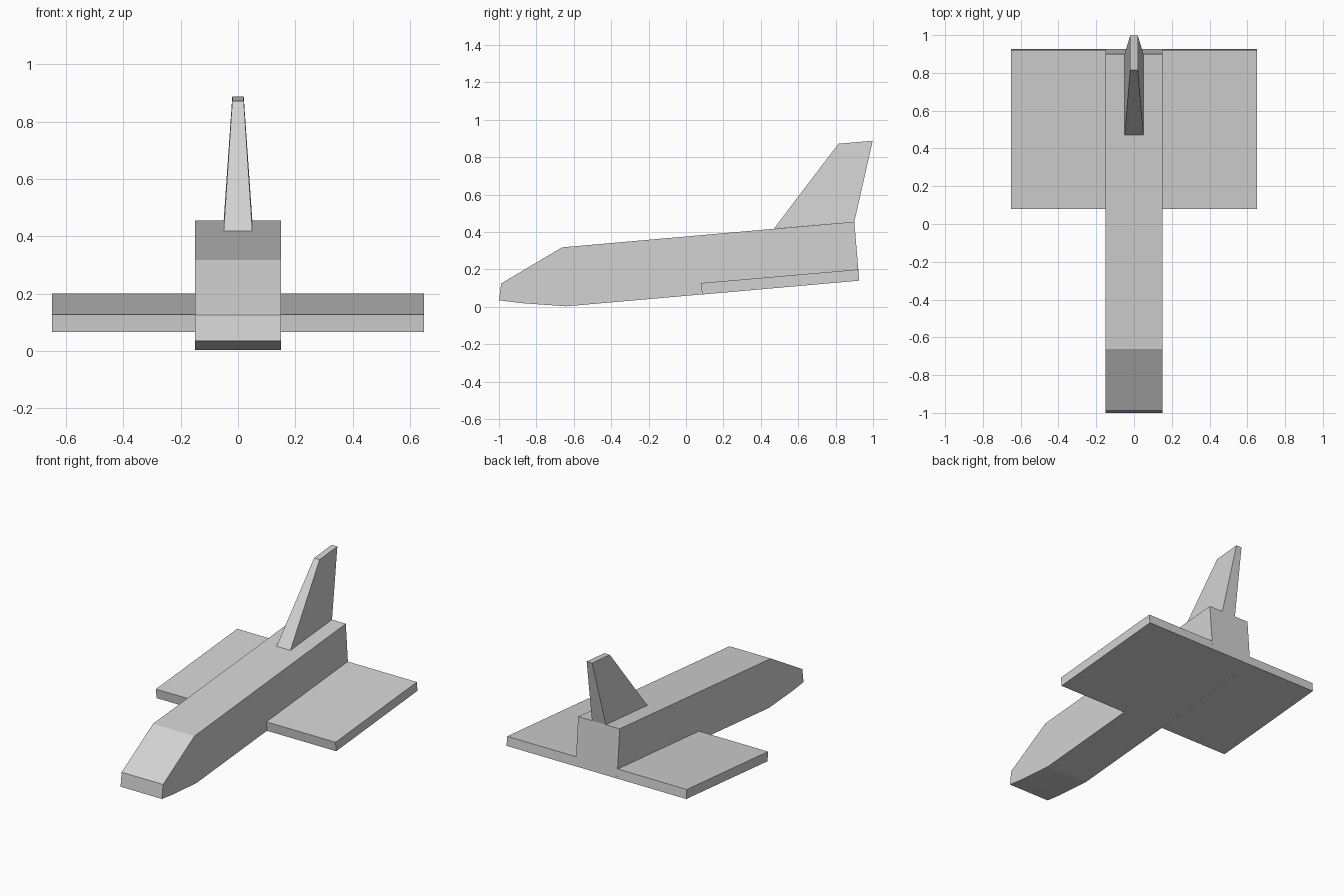
import bpy
import bmesh

cube = bpy.data.objects.get("Cube")
if cube:
    bpy.data.objects.remove(cube, do_unlink=True)

grey = bpy.data.materials.new("light grey")
grey.use_nodes = True
colour = (0.65, 0.65, 0.65, 1)
grey.diffuse_color = colour
grey.node_tree.nodes["Principled BSDF"].inputs["Base Color"].default_value = colour


def side_profile(name, points, left, right):
    """Span a side profile of (y, z) points between two sides.

    left and right give the x of each point on that side."""
    bm = bmesh.new()
    a = [bm.verts.new((x, y, z)) for x, (y, z) in zip(left, points)]
    b = [bm.verts.new((x, y, z)) for x, (y, z) in zip(right, points)]
    bm.faces.new(a)
    bm.faces.new(b[::-1])
    n = len(points)
    for i in range(n):
        j = (i + 1) % n
        bm.faces.new((a[i], b[i], b[j], a[j]))
    bmesh.ops.recalc_face_normals(bm, faces=bm.faces)
    mesh = bpy.data.meshes.new(name)
    bm.to_mesh(mesh)
    bm.free()
    mesh.materials.append(grey)
    obj = bpy.data.objects.new(name, mesh)
    bpy.context.scene.collection.objects.link(obj)
    return obj


# Fuselage with blunt wedge nose
body = [(-1, 0.035), (-0.988, 0.125), (-0.663, 0.318), (0.9, 0.455),
        (0.926, 0.14), (-0.64, 0.003), (-0.88, 0.02)]
side_profile("fuselage", body, [0.15] * 7, [-0.15] * 7)

# Slab wings, flush with the belly and tail
wing = [(0.08, 0.127), (0.92, 0.2), (0.926, 0.14), (0.086, 0.066)]
for name, s in (("left_wing", 1), ("right_wing", -1)):
    side_profile(name, wing, [0.65 * s] * 4, [0.15 * s] * 4)

# Tapered tail fin
fin = [(0.47, 0.418), (0.815, 0.872), (0.998, 0.888), (0.9, 0.455)]
half = [0.05, 0.02, 0.02, 0.05]
side_profile("tail_fin", fin, half, [-x for x in half])
